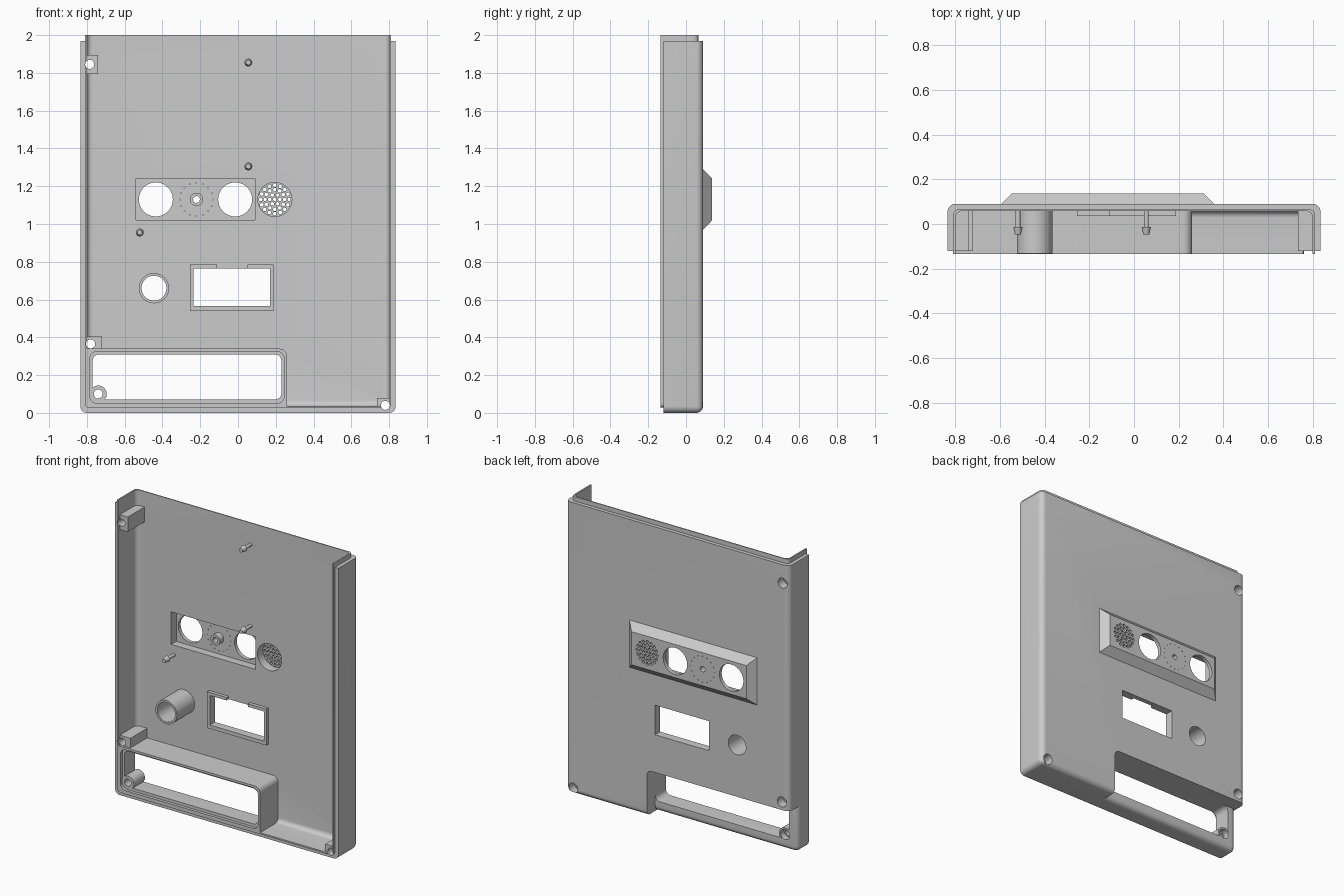
import bpy, bmesh, math
from mathutils import Matrix, Vector

old = bpy.data.objects.get("Cube")
if old:
    bpy.data.objects.remove(old, do_unlink=True)

grey = bpy.data.materials.new("light grey plastic")
grey.use_nodes = True
COLOUR = (0.6, 0.6, 0.6, 1)
grey.diffuse_color = COLOUR
grey.node_tree.nodes["Principled BSDF"].inputs["Base Color"].default_value = COLOUR
parts = []


def make(name, bm):
    bmesh.ops.recalc_face_normals(bm, faces=bm.faces[:])
    mesh = bpy.data.meshes.new(name)
    bm.to_mesh(mesh)
    bm.free()
    mesh.materials.append(grey)
    ob = bpy.data.objects.new(name, mesh)
    bpy.context.collection.objects.link(ob)
    return ob


def box(name, x, y, z, r=0, rule=None, taper=0):
    """Box from three ranges; edges picked by rule are rounded, the +y end shrinks by taper."""
    bm = bmesh.new()
    bmesh.ops.create_cube(bm, size=1)
    edges = []
    if rule:
        edges = [e for e in bm.edges if rule((e.verts[0].co + e.verts[1].co) / 2)]
    for v in bm.verts:
        inset = taper if v.co.y > 0 else 0
        s = v.co.copy()
        v.co = Vector([(a + b) / 2 + c * (b - a) for (a, b), c in zip((x, y, z), s)])
        v.co.x -= math.copysign(inset, s.x)
        v.co.z -= math.copysign(inset, s.z)
    if edges:
        bmesh.ops.bevel(bm, geom=edges, offset=r, segments=6, profile=0.5, affect='EDGES')
    return make(name, bm)


def cyl(name, spots, y, r, r_front=None, n=40):
    """Cylinders along y at a list of (x, z) spots."""
    bm = bmesh.new()
    for px, pz in spots:
        m = Matrix.Translation((px, sum(y) / 2, pz)) @ Matrix.Rotation(math.pi / 2, 4, 'X')
        bmesh.ops.create_cone(bm, cap_ends=True, segments=n, radius1=r,
                              radius2=r if r_front is None else r_front,
                              depth=y[1] - y[0], matrix=m)
    return make(name, bm)


def combine(target, tool, op='DIFFERENCE', keep=False):
    mod = target.modifiers.new("cut", 'BOOLEAN')
    mod.operation, mod.solver, mod.object = op, 'EXACT', tool
    bpy.context.view_layer.objects.active = target
    bpy.ops.object.modifier_apply(modifier=mod.name)
    if not keep:
        bpy.data.objects.remove(tool, do_unlink=True)


def ring(cx, cz, r, n, start=0):
    return [(cx + r * math.cos(start + math.tau * i / n),
             cz + r * math.sin(start + math.tau * i / n)) for i in range(n)]


def tray(m):      # back rim of both sides and the bottom, plus the bottom corners
    return (m.y > .4 and m.z < .4) or (abs(m.y) < .1 and m.z < 0)


def tray_left(m):
    return tray(m) and m.x < .4


def corners(m):
    return abs(m.y) < .1


def inner_corner(m):
    return corners(m) and m.x > 0 and m.z > 0


FAR = (-1, 1)
# Outer cover with the inner lip that stands out at the front and top
shell = box("back_cover", (-.835, .835), (-.12, .09), (0, 1.97), .035, tray)
combine(shell, box("lip", (-.81, .81), (-.135, .065), (.025, 2), .025, tray), 'UNION')

# Handle recess at the lower back, with a shallower bar around it
combine(shell, box("notch", (-1, .23), (-.05, 1), (-1, .31), .035, inner_corner))
combine(shell, box("bar", (-.835, .25), (-.1, 0), (0, .32), .035, tray_left), 'UNION')

# Raised panel on the back
combine(shell, box("panel", (-.6, .365), (.085, .137), (.965, 1.295), taper=.053), 'UNION')

# Hollow inside, leaving the handle frame
cavity = box("cavity", (-.8, .8), (-.3, .058), (.035, 2.2), .03, tray)
combine(cavity, box("frame_block", (-1, .26), FAR, (-1, .34), .04, inner_corner))
combine(shell, cavity)
combine(shell, box("handle_hole", (-.77, .23), FAR, (.07, .31), .035, corners))
combine(shell, box("frame_step", (-.785, .245), (-.3, -.115), (.05, .325), .04, corners))

# Sensor pocket, lens holes and speaker grille
MID = 1.13
combine(shell, box("pocket", (-.54, .09), (0, .112), (1.02, 1.24)))
combine(shell, cyl("lens_holes", [(-.435, MID), (-.015, MID)], FAR, .09))
combine(shell, cyl("speaker_pocket", [(.195, MID)], (0, .118), .09))
grille = [(.195, MID)]
for radius, count in ((.027, 6), (.052, 12), (.075, 16)):
    grille += ring(.195, MID, radius, count)
combine(shell, cyl("grille_holes", grille, FAR, .0095, n=12))
combine(shell, cyl("dot_ring", ring(-.22, MID, .088, 16), FAR, .003, n=6))
combine(shell, cyl("sensor_hole", [(-.22, MID)], FAR, .018, n=24))

# Display window, with sloping sides at the back
combine(shell, box("window", (-.235, .17), FAR, (.565, .765)))
combine(shell, box("window_slope", (-.235, .17), (.062, .092), (.565, .765), taper=-.022))
combine(shell, cyl("tube_hole", [(-.445, .66)], FAR, .066))

# Window rim with a gap at the top
for i, (x, z) in enumerate((((-.255, .187), (.54, .565)), ((-.255, -.235), (.565, .765)),
                            ((.17, .187), (.565, .765)), ((-.255, -.11), (.765, .785)),
                            ((.05, .187), (.765, .785)))):
    parts.append(box(f"window_rim_{i + 1}", x, (.035, .06), z))

# Round tube and small sensor collar
for name, spot, y, r, hole in (("button_tube", (-.445, .66), (-.132, .062), .08, .066),
                               ("sensor_collar", (-.22, MID), (.07, .114), .035, .018)):
    tube = cyl(name, [spot], y, r)
    combine(tube, cyl("bore", [spot], FAR, hole))
    parts.append(tube)

# Screw bosses with counterbores open to the back
bosses = (("top_boss", (-.785, 1.845), (-.805, -.74), (1.795, 1.895)),
          ("middle_boss", (-.78, .365), (-.805, -.72), (.335, .405)),
          ("bottom_boss", (.78, .04), (.735, .805), (.03, .08)))
for name, spot, x, z in bosses:
    boss = box(name, x, (-.12, .06), z)
    parts.append(boss)
    for tool in (cyl("screw_hole", [spot], FAR, .024, n=24),
                 cyl("counterbore", [spot], (.03, .2), .034, n=24)):
        combine(shell, tool, keep=True)
        combine(boss, tool)

handle_boss = cyl("handle_boss", [(-.74, .1)], (-.12, -.001), .045)
parts.append(handle_boss)
for tool in (cyl("screw_hole", [(-.74, .1)], FAR, .024, n=24),
             cyl("counterbore", [(-.74, .1)], (-.04, .2), .034, n=24)):
    combine(shell, tool, keep=True)
    combine(handle_boss, tool)

# Snap pins with tapered heads
pins = [(.055, 1.855), (.055, 1.305), (-.52, .955)]
parts.append(cyl("pin_stems", pins, (-.02, .06), .011, n=20))
parts.append(cyl("pin_heads", pins, (-.048, -.013), .021, .013, n=20))

# Smooth curved faces, keep edges sharp
bpy.ops.object.select_all(action='DESELECT')
for ob in parts + [shell]:
    ob.select_set(True)
bpy.context.view_layer.objects.active = shell
bpy.ops.object.shade_smooth_by_angle(angle=math.radians(30))
